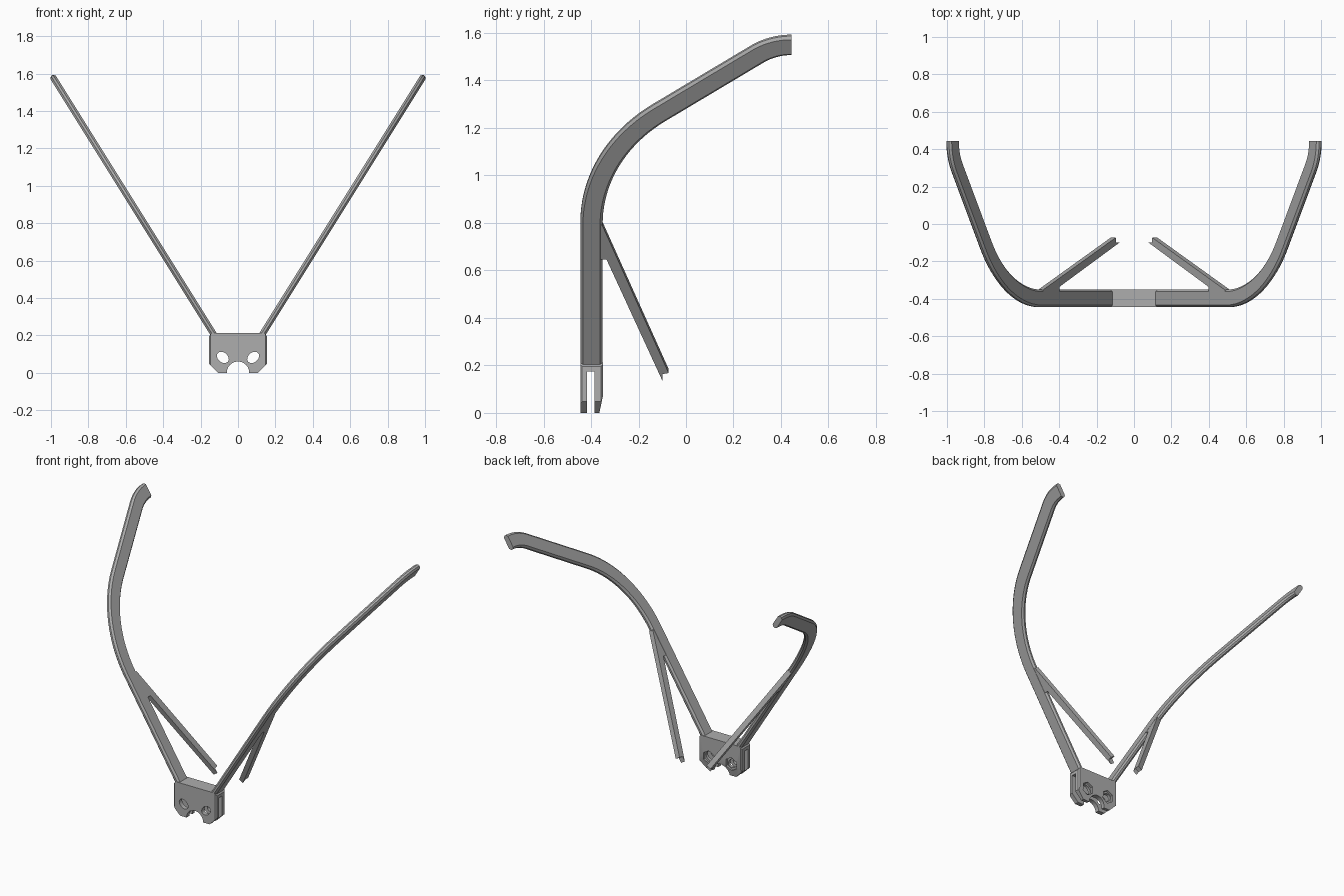
import bpy, bmesh
from math import sin, cos, radians, pi
from mathutils import Vector, Matrix

cube = bpy.data.objects.get("Cube")
if cube:
    bpy.data.objects.remove(cube)

grey = bpy.data.materials.new("plain_grey")
grey.use_nodes = True
grey.diffuse_color = (0.42, 0.42, 0.42, 1)
grey.node_tree.nodes["Principled BSDF"].inputs["Base Color"].default_value = (0.42, 0.42, 0.42, 1)

# The arms and struts lie in a plane leaning outward along this slope
LEAN = Vector((0.53, 0, 0.848))
ACROSS = Vector((0.848, 0, -0.53))
ORIGIN = Vector((0.97, 0, 1.55)) - LEAN * (1.55 / LEAN.z)


def lean_point(y, s, d):
    return ORIGIN + LEAN * s + ACROSS * d + Vector((0, y, 0))


def finish(name, bm):
    bmesh.ops.recalc_face_normals(bm, faces=bm.faces)
    mesh = bpy.data.meshes.new(name)
    bm.to_mesh(mesh)
    bm.free()
    mesh.materials.append(grey)
    obj = bpy.data.objects.new(name, mesh)
    bpy.context.collection.objects.link(obj)
    return obj


def smooth(obj):
    bpy.ops.object.select_all(action='DESELECT')
    obj.select_set(True)
    bpy.context.view_layer.objects.active = obj
    bpy.ops.object.shade_smooth_by_angle(angle=radians(30))


def loft(rings):
    """Skin a list of closed rings and cap both ends."""
    bm = bmesh.new()
    rows = [[bm.verts.new(p) for p in ring] for ring in rings]
    n = len(rows[0])
    for a, b in zip(rows, rows[1:]):
        for i in range(n):
            j = (i + 1) % n
            bm.faces.new((a[i], a[j], b[j], b[i]))
    bm.faces.new(rows[0][::-1])
    bm.faces.new(rows[-1])
    return bm


def both_sides(name, rings):
    for side, sign in (("left", 1), ("right", -1)):
        flipped = [[Vector((p.x * sign, p.y, p.z)) for p in r] for r in rings]
        smooth(finish(side + "_" + name, loft(flipped)))


# Arm: upright, wide bend, straight run, small bend to the rear
R1, R2, BEND, STEPS = 0.67, 0.25, radians(55), 20
path = [(-0.398, 0.195 / LEAN.z, 0)]
for i in range(STEPS + 1):
    t = BEND * i / STEPS
    path.append((-0.398 + R1 * (1 - cos(t)), 0.80 / LEAN.z + R1 * sin(t), t))
for i in range(STEPS // 2 + 1):
    t = BEND + (pi / 2 - BEND) * i / (STEPS // 2)
    path.append((0.444 - R2 * cos(t), 1.55 / LEAN.z - R2 * (1 - sin(t)), t))

W, T, C = 0.047, 0.017, 0.011
section = [(W, T - C), (W - C, T), (C - W, T), (-W, T - C),
           (-W, C - T), (C - W, -T), (W - C, -T), (W, C - T)]
both_sides("arm", [[lean_point(y + w * cos(t), s - w * sin(t), d) for w, d in section]
                   for y, s, t in path])

# Strut: thin brace in the same plane, with a notched free end
outline = [(-0.37, 0.80), (-0.352, 0.797), (-0.073, 0.176), (-0.10, 0.172),
           (-0.10, 0.145), (-0.335, 0.655), (-0.37, 0.655)]
both_sides("strut", [[lean_point(y, z / LEAN.z, d) for y, z in outline]
                     for d in (-0.016, 0.016)])

# Clamp block
half = [(0.06, 0), (0.107, 0), (0.155, 0.048), (0.155, 0.195), (0.14, 0.213)]
arch = [(0.06 * cos(a), 0.06 * sin(a)) for a in (pi - pi * i / 24 for i in range(1, 24))]
profile = half + [(-x, z) for x, z in reversed(half)] + arch
bm = loft([[Vector((x, y, z)) for x, z in profile] for y in (-0.445, -0.35)])
edges = [e for e in bm.edges if all(abs(v.co.x) > 0.15 for v in e.verts)
         and abs(e.verts[0].co.y - e.verts[1].co.y) < 0.01]
bmesh.ops.bevel(bm, geom=edges, offset=0.008, segments=1, affect='EDGES')
block = finish("clamp_block", bm)


def prism_x(pts):
    return loft([[Vector((x, y, z)) for y, z in pts] for x in (-0.3, 0.3)])


def rod(x, z, sides, y, length, stretch, tilt, radius):
    bm = bmesh.new()
    bmesh.ops.create_cone(bm, cap_ends=True, segments=sides, radius1=radius,
                          radius2=radius, depth=length)
    m = (Matrix.Translation((x, y, z)) @ Matrix.Rotation(tilt, 4, 'Y')
         @ Matrix.Diagonal((stretch, 1, 1, 1)) @ Matrix.Rotation(pi / 2, 4, 'X'))
    bmesh.ops.transform(bm, matrix=m, verts=bm.verts)
    return bm


# Cuts: plate slot, rear lower taper, bolt holes and rear nut pockets
cuts = [prism_x([(-0.416, -0.1), (-0.386, -0.1), (-0.386, 0.175), (-0.416, 0.175)]),
        prism_x([(-0.367, -0.01), (-0.3, -0.01), (-0.3, 0.075), (-0.349, 0.075)])]
for sign in (1, -1):
    cuts.append(rod(0.081 * sign, 0.082, 24, -0.4, 0.3, 1.35, -sign * radians(40), 0.026))
    cuts.append(rod(0.081 * sign, 0.082, 6, -0.345, 0.044, 1, 0, 0.044))

bpy.context.view_layer.objects.active = block
for bm in cuts:
    cutter = finish("cutter", bm)
    cutter.hide_render = True
    mod = block.modifiers.new("cut", 'BOOLEAN')
    mod.operation = 'DIFFERENCE'
    mod.solver = 'EXACT'
    mod.object = cutter
    bpy.ops.object.modifier_apply(modifier=mod.name)
    bpy.data.objects.remove(cutter)
smooth(block)
